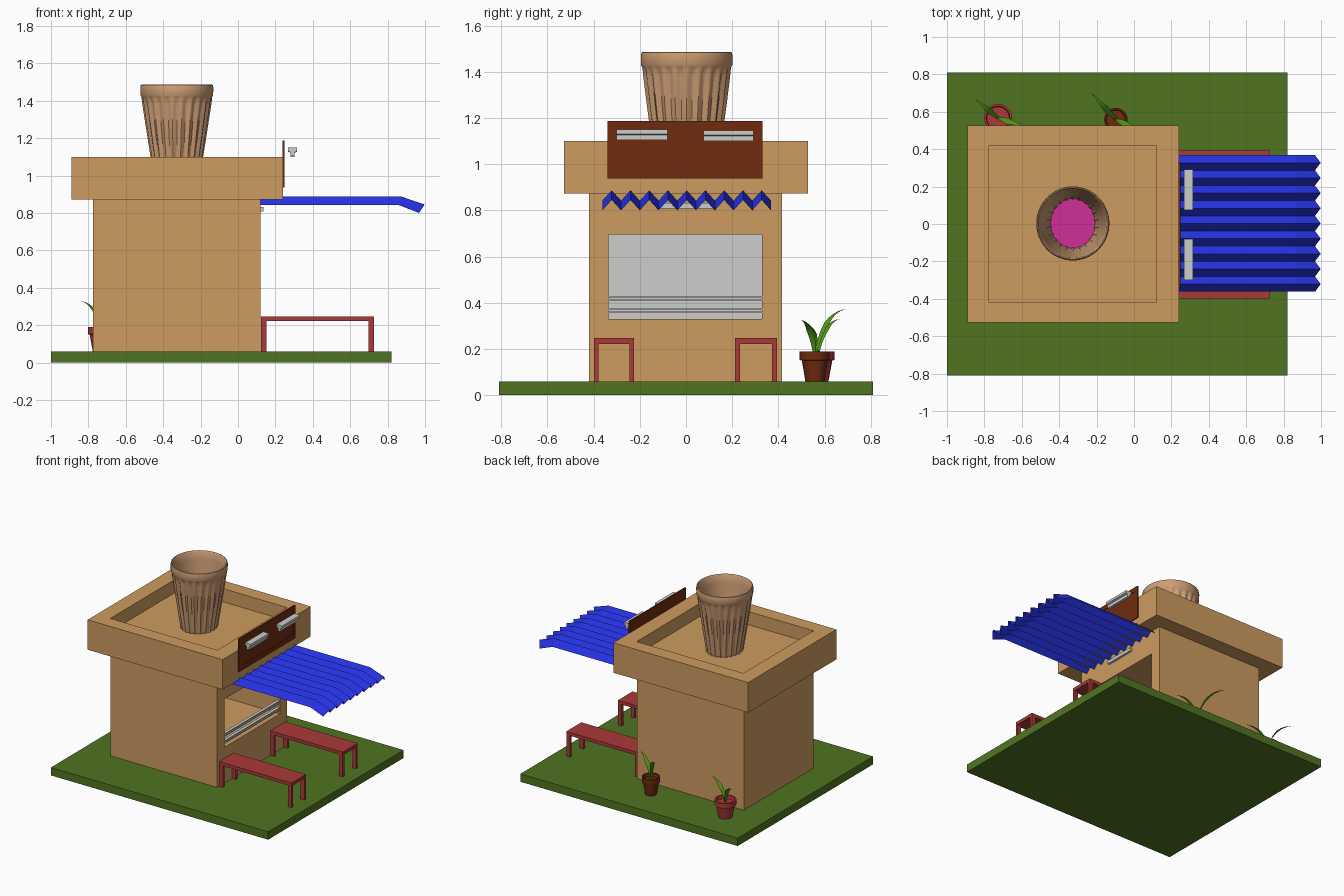
import bpy, bmesh, math
from mathutils import Vector

if "Cube" in bpy.data.objects:
    bpy.data.objects.remove(bpy.data.objects["Cube"])


def material(name, rgb):
    m = bpy.data.materials.new(name)
    lin = [(c / 255 / 12.92) if c < 11 else ((c / 255 + 0.055) / 1.055) ** 2.4 for c in rgb]
    m.diffuse_color = (*lin, 1)
    m.use_nodes = True
    m.node_tree.nodes["Principled BSDF"].inputs["Base Color"].default_value = m.diffuse_color
    return m


TAN = material("tan plaster", (206, 156, 96))
CLAY = material("clay", (206, 158, 116))
GRASS = material("grass green", (80, 116, 33))
BLUE = material("awning blue", (36, 50, 226))
BROWN = material("dark brown", (112, 43, 15))
GREY = material("light grey", (205, 205, 203))
RED = material("bench red", (170, 58, 56))
LEAF = material("leaf green", (84, 156, 24))
PINK = material("pink", (207, 46, 152))


def finish(name, bm, *mats, smooth=None):
    me = bpy.data.meshes.new(name)
    bm.to_mesh(me)
    bm.free()
    ob = bpy.data.objects.new(name, me)
    bpy.context.collection.objects.link(ob)
    for m in mats:
        me.materials.append(m)
    if smooth:
        bpy.ops.object.select_all(action='DESELECT')
        ob.select_set(True)
        bpy.context.view_layer.objects.active = ob
        bpy.ops.object.shade_smooth_by_angle(angle=math.radians(smooth))
    return ob


def add_box(bm, lo, hi):
    vs = bmesh.ops.create_cube(bm, size=1)["verts"]
    for v in vs:
        v.co = [lo[i] if v.co[i] < 0 else hi[i] for i in range(3)]


def box(name, lo, hi, *mats):
    bm = bmesh.new()
    add_box(bm, lo, hi)
    return finish(name, bm, *mats)


def recessed_box(name, lo, hi, axis, rlo, rhi, depth, *mats):
    """Box whose + side on the axis has a rectangular hole; last material on its floor."""
    bm = bmesh.new()
    add_box(bm, lo, hi)
    bm.normal_update()
    f = max(bm.faces, key=lambda g: g.normal[axis])
    mid = f.calc_center_median()
    bmesh.ops.inset_individual(bm, faces=[f], thickness=0.01)
    for v in f.verts:
        for a, l, h in zip([a for a in range(3) if a != axis], rlo, rhi):
            v.co[a] = l if v.co[a] < mid[a] else h
    bmesh.ops.inset_individual(bm, faces=[f], thickness=0.0)
    for v in f.verts:
        v.co[axis] -= depth
    f.material_index = len(mats) - 1
    return finish(name, bm, *mats)


def rings(bm, loops, cap_first=True, cap_last=True):
    """Skin a stack of closed point loops; returns the last cap."""
    vs = [[bm.verts.new(p) for p in loop] for loop in loops]
    n = len(vs[0])
    for a, b in zip(vs, vs[1:]):
        for i in range(n):
            j = (i + 1) % n
            bm.faces.new((a[i], a[j], b[j], b[i]))
    if cap_first:
        bm.faces.new(vs[0][::-1])
    return bm.faces.new(vs[-1]) if cap_last else None


# Ground and kiosk
box("ground_slab", (-1, -.81, 0), (.82, .81, .06), GRASS)
recessed_box("kiosk_body", (-.775, -.42, .06), (.12, .415, .88), 0,
             (-.335, .33), (.33, .695), .57, TAN, GREY)
recessed_box("roof_block", (-.89, -.527, .873), (.24, .527, 1.1), 2,
             (-.775, -.42), (.12, .42), .1, TAN)

# Window rails
for i, z in enumerate((.355, .408)):
    bm = bmesh.new()
    add_box(bm, (.095, -.335, z), (.118, .33, z + .008))
    add_box(bm, (.095, -.335, z + .014), (.118, .33, z + .022))
    finish(f"window_rail_{i + 1}", bm, GREY)

# Sign board with raised border
recessed_box("sign_board", (.238, -.34, .937), (.248, .332, 1.187), 0,
             (-.315, .972), (.307, 1.153), .004, BROWN)


def lamp(name, x, y0, y1, z):
    bm = bmesh.new()
    prof = [(.014, 0), (.034, 0), (.034, .022), (.048, .027), (.048, .045),
            (0, .045), (0, .027), (.014, .022)]
    f = rings(bm, [[(x + a, y, z + b) for a, b in prof] for y in (y0, y1)])
    bmesh.ops.recalc_face_normals(bm, faces=bm.faces)
    finish(name, bm, GREY)


lamp("sign_lamp_left", .268, -.3, -.08, 1.104)
lamp("sign_lamp_right", .268, .075, .292, 1.1)
box("awning_lamp", (.118, -.12, .808), (.136, .12, .832), GREY)

# Corrugated awning
bm = bmesh.new()
N = 18
rows = []
for i in range(N + 1):
    y = -.362 + .73 * i / N
    r = i % 2
    z = .887 if r else .842
    rows.append([bm.verts.new(p) for p in (
        (.12, y, z), (.875 if r else .86, y, z), (.998 if r else .968, y, z - .042))])
for a, b in zip(rows, rows[1:]):
    for k in range(2):
        bm.faces.new((a[k], a[k + 1], b[k + 1], b[k]))
finish("awning", bm, BLUE)

# Benches
for side, y0, y1 in (("front", -.398, -.225), ("back", .213, .393)):
    bm = bmesh.new()
    add_box(bm, (.122, y0, .222), (.727, y1, .247))
    for x in (.122, .697):
        for y in (y0, y1 - .02):
            add_box(bm, (x, y, .06), (x + .03, y + .02, .224))
    finish(f"{side}_bench", bm, RED)

# Fluted clay cup on the roof, slightly narrower in x towards the base
FL, SEG = 22, 132
prof = [(.135, 1.0, 1), (.150, 1.1, 1), (.172, 1.26, 1), (.187, 1.38, 1), (.191, 1.41, .6),
        (.193, 1.42, 0), (.198, 1.43, 0), (.198, 1.47, 0), (.195, 1.483, 0), (.19, 1.486, 0),
        (.184, 1.478, 0), (.178, 1.42, 0), (.133, 1.008, 0)]
bm = bmesh.new()
loops = []
for r, z, flute in prof:
    sx = .9 + .09 * (z - 1) / .486
    loop = []
    for i in range(SEG):
        t = math.tau * i / SEG
        rr = r + flute * (.003 - .012 * (.5 - .5 * math.cos(FL * t)))
        loop.append((-.327 + sx * rr * math.cos(t), .003 + rr * math.sin(t), z))
    loops.append(loop)
rings(bm, loops).material_index = 1
finish("clay_cup", bm, CLAY, PINK, smooth=35)


# Potted plants
def leaf(name, base, ctrl, tip, width):
    bm = bmesh.new()
    p0, p1, p2 = (Vector(p) for p in (base, ctrl, tip))
    side = (p2 - p0).cross(Vector((0, 0, 1))).normalized()
    prev = None
    for i in range(11):
        t = i / 10
        p = p0 * (1 - t) ** 2 + p1 * 2 * t * (1 - t) + p2 * t * t
        w = width * (.35 + 1.3 * t if t < .5 else 2 * (1 - t)) + .0008
        pair = [bm.verts.new(p + side * w), bm.verts.new(p - side * w)]
        if prev:
            bm.faces.new((prev[0], prev[1], pair[1], pair[0]))
        prev = pair
    finish(name, bm, LEAF, smooth=40)


def plant(name, x, y, r, mat, big, small):
    bm = bmesh.new()
    prof = [(.66, .06), (.88, .15), (1, .152), (1, .19), (.85, .19), (.8, .165)]
    rings(bm, [[(x + r * k * math.cos(math.tau * i / 24), y + r * k * math.sin(math.tau * i / 24), z)
                for i in range(24)] for k, z in prof])
    finish(f"{name}_pot", bm, mat, smooth=30)
    for tag, (dx, dy, z), bend in (("tall", big, .25), ("short", small, .2)):
        leaf(f"{name}_{tag}_leaf", (x, y, .16), (x + dx * bend, y + dy * bend, z - .01),
             (x + dx, y + dy, z), .016)


plant("left_plant", -.727, .567, .075, RED, (-.12, .1, .33), (.15, -.05, .31))
plant("right_plant", -.097, .558, .063, BROWN, (-.13, .142, .374), (.13, -.06, .325))
